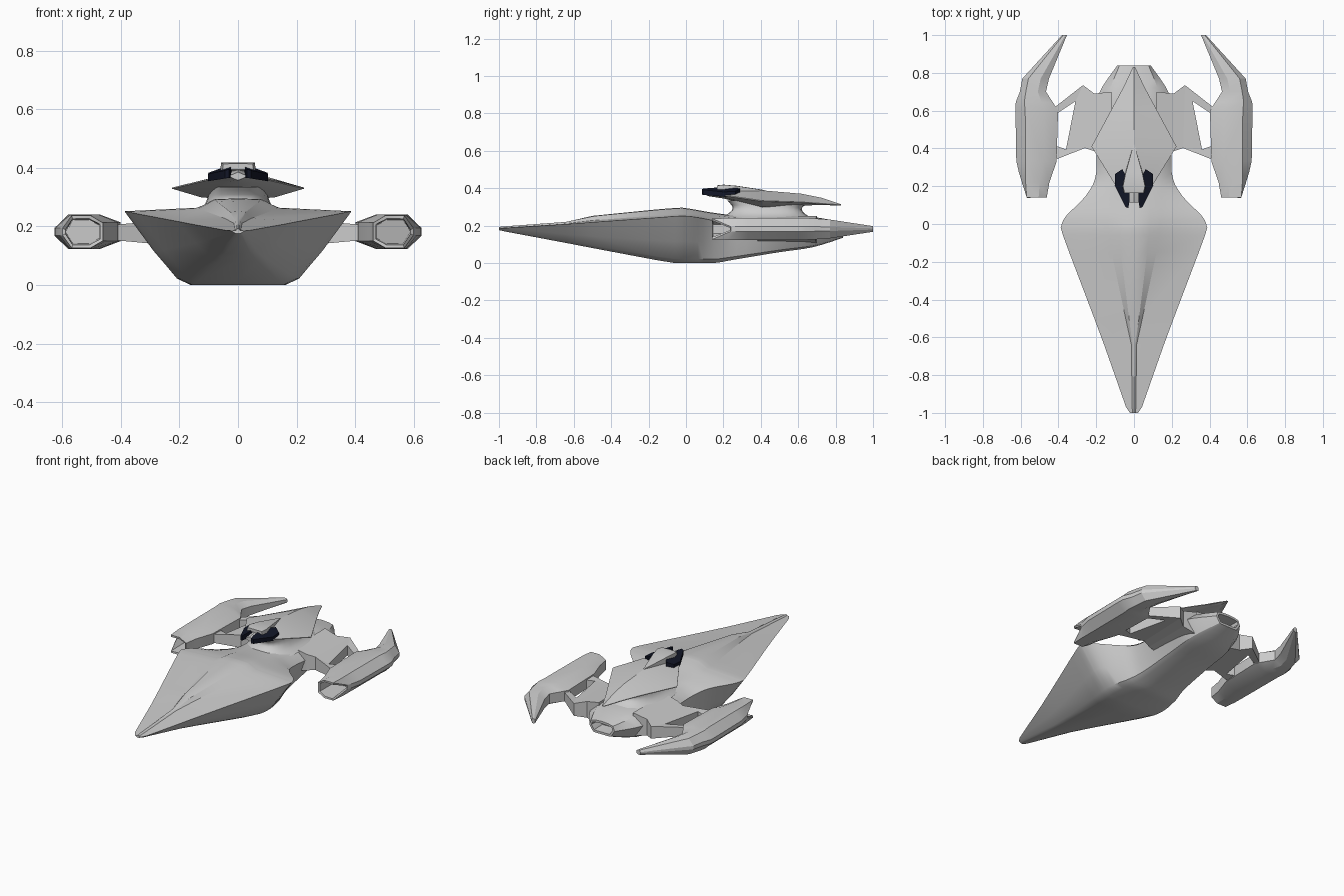
import bpy, bmesh, math

if "Cube" in bpy.data.objects:
    bpy.data.objects.remove(bpy.data.objects["Cube"])


def finish(name, bm, angle=30, mirror=False, material=None):
    bmesh.ops.recalc_face_normals(bm, faces=bm.faces)
    me = bpy.data.meshes.new(name)
    bm.to_mesh(me)
    bm.free()
    ob = bpy.data.objects.new(name, me)
    bpy.context.collection.objects.link(ob)
    if material:
        me.materials.append(material)
    bpy.ops.object.select_all(action='DESELECT')
    ob.select_set(True)
    bpy.context.view_layer.objects.active = ob
    bpy.ops.object.shade_smooth_by_angle(angle=math.radians(angle))
    if mirror:
        m = ob.modifiers.new("other_side", 'MIRROR')
        m.use_mirror_merge = False


def loft(rings):
    """Skin closed rings of equal length; returns bmesh and both end caps."""
    bm = bmesh.new()
    rows = [[bm.verts.new(p) for p in r] for r in rings]
    n = len(rows[0])
    for a, b in zip(rows, rows[1:]):
        for i in range(n):
            j = (i + 1) % n
            bm.faces.new((a[i], a[j], b[j], b[i]))
    return bm, bm.faces.new(rows[0]), bm.faces.new(rows[-1])


def smooth_rows(rows, steps=4):
    """Catmull-Rom curve through a list of section rows."""
    out = []
    pad = [rows[0]] + rows + [rows[-1]]
    for p, q, r, s in zip(pad, pad[1:], pad[2:], pad[3:]):
        for k in range(steps):
            t = k / steps
            out.append([b + t * ((c - a) + t * ((2 * a - 5 * b + 4 * c - d) + t * (3 * (b - c) + d - a))) / 2
                        for a, b, c, d in zip(p, q, r, s)])
    return out + [rows[-1]]


def sink(bm, face, rim, depth):
    """Hollow opening: inset an end cap and push it inward along y."""
    bm.normal_update()
    bmesh.ops.inset_individual(bm, faces=[face], thickness=rim)
    bmesh.ops.inset_individual(bm, faces=[face], thickness=0.004)
    for v in face.verts:
        v.co.y += depth


def full_ring(half, y):
    """Half section from top centre to bottom centre, reflected in x."""
    return [(x, y, z) for x, z in half] + [(-x, y, z) for x, z in half[-2:0:-1]]


# Main hull: y, spine (x, z), rim (x, z), keel (x, z)
bow = [[-1, .004, .19, .022, .185, .008, .176],
       [-.97, .006, .193, .042, .187, .015, .169],
       [-.64, .008, .217, .158, .208, .052, .107],
       [-.5, .026, .249, .21, .218, .08, .08],
       [-.15, .07, .284, .343, .243, .162, .014],
       [-.06, .078, .291, .376, .25, .182, 0]]
stern = [[-.02, .08, .293, .388, .252, .188, 0],
         [.04, .085, .284, .362, .247, .19, 0],
         [.15, .085, .265, .255, .226, .176, 0],
         [.27, .085, .253, .2, .196, .15, .02],
         [.5, .085, .251, .205, .184, .134, .058],
         [.68, .08, .243, .19, .182, .125, .085],
         [.84, .045, .214, .088, .176, .06, .135]]
rings = []
for y, sx, sz, rx, rz, kx, kz in bow + smooth_rows(stern):
    kz = max(kz, 0)
    blend = .3 + .5 * min(1, max(0, y / .2))    # deck turns convex toward the stern
    half = [(0, sz + .003), (sx, sz), (sx * 1.7, rz + blend * (sz - rz)), (rx, rz),
            (kx + (rx - kx) * .5, kz + (rz - kz) * .46),
            (kx + (rx - kx) * .1, kz + (rz - kz) * .09), (kx * .85, kz), (0, kz)]
    rings.append(full_ring(half, y))
bm, _, back = loft(rings)
sink(bm, back, .014, -.08)
finish("main_hull", bm, 32)

# Pedestal: z, half width, y start, y end, as waisted ovals
rings = []
for z, w, y0, y1 in smooth_rows([[.235, .165, .17, .69], [.26, .125, .22, .64],
                                 [.295, .105, .25, .62], [.335, .1, .22, .68]], 3):
    ring = []
    for i in range(24):
        c, s = math.cos(math.tau * i / 24), math.sin(math.tau * i / 24)
        ring.append((w * math.copysign(abs(c) ** .8, c),
                     (y0 + y1) / 2 + (y1 - y0) / 2 * math.copysign(abs(s) ** .8, s), z))
    rings.append(ring)
finish("pedestal", loft(rings)[0], 50)

# Diamond upper deck: y, half width, ridge z, edge z, belly z
rings = []
for y, w, zt, ze, zb in [(.115, .028, .386, .372, .358), (.2, .095, .398, .362, .345),
                         (.41, .225, .388, .331, .293), (.62, .112, .37, .324, .306),
                         (.72, .058, .35, .317, .311), (.83, .006, .314, .309, .306)]:
    rings.append(full_ring([(0, zt), (w, ze + .002), (w, ze - .002), (w * .55, zb + .006), (0, zb)], y))
finish("upper_deck", loft(rings)[0], 22)

# Bridge roof: wedge running back into the deck ridge
rings = [full_ring([(0, zt), (w, zt - .001), (w * 1.05, zb), (0, zb)], y)
         for y, w, zt, zb in [(.165, .05, .415, .395), (.2, .058, .419, .385),
                              (.27, .044, .413, .375), (.42, .003, .39, .37)]]
finish("bridge_roof", loft(rings)[0], 25)


def plate(bm, pts, top, bottom):
    """Flat outline given height by two functions of x and y."""
    lo = [bm.verts.new((x, y, bottom(x, y))) for x, y in pts]
    hi = [bm.verts.new((x, y, top(x, y))) for x, y in pts]
    bm.faces.new(lo)
    bm.faces.new(hi)
    for i in range(len(pts)):
        j = (i + 1) % len(pts)
        bm.faces.new((lo[i], lo[j], hi[j], hi[i]))


# Dark bridge windows
dark = bpy.data.materials.new("dark_glass")
dark.diffuse_color = (.006, .008, .02, 1)
dark.use_nodes = True
dark.node_tree.nodes["Principled BSDF"].inputs["Base Color"].default_value = dark.diffuse_color
bm = bmesh.new()
plate(bm, [(.03, .085), (.045, .09), (.102, .205), (.1, .265), (.062, .29), (.022, .22), (.024, .12)],
      lambda x, y: .413 - .33 * x + .06 * (y - .2), lambda x, y: .371 - .16 * x)
finish("bridge_window", bm, 30, True, dark)


# Wing struts: root block and two arms around a triangular gap, thinning outward
def half_t(x):
    return .026 + .05 * max(0, (.37 - x) / .25) ** 1.4


root_a, root_b, fork_a, fork_b = (.21, .385), (.21, .69), (.26, .402), (.27, .735)
gap_front, gap_back = (.36, .395), (.31, .65)
bm = bmesh.new()
for pts in ([(.12, .38), root_a, root_b, (.12, .7)],
            [root_a, fork_a, fork_b, root_b],
            [fork_a, gap_front, gap_back, fork_b],
            [fork_a, (.43, .335), (.43, .42), gap_front],
            [gap_back, (.385, .6), (.43, .57), (.43, .61), fork_b]):
    plate(bm, pts, lambda x, y: .182 + half_t(x) * .9, lambda x, y: .18 - half_t(x))
bmesh.ops.remove_doubles(bm, verts=bm.verts, dist=.0001)
shared = {}
for f in bm.faces:
    shared.setdefault(frozenset(f.verts), []).append(f)
bmesh.ops.delete(bm, geom=[f for g in shared.values() if len(g) > 1 for f in g], context='FACES_ONLY')
finish("wing_strut", bm, 35, True)

# Side nacelles: y, inner x, outer x, half height; the outer tip is set back at the intake
rings = []
for y, xi, xo, h in [(.14, .462, .605, .056), (.22, .448, .618, .058), (.33, .41, .632, .059),
                     (.6, .402, .637, .059), (.645, .43, .634, .058), (.7, .466, .61, .055),
                     (.77, .45, .597, .05), (1, .355, .382, .015)]:
    w, back = xo - xi, max(0, .1 - .5 * (y - .14))
    side = [(xi + w * .3, 0, h), (xo - w * .26, 0, h), (xo - w * .04, back, h * .22)]
    ring = side + [(x, b, -z) for x, b, z in reversed(side)] + [(xi, 0, -h * .55), (xi, 0, h * .55)]
    rings.append([(x, y + b, .182 + z) for x, b, z in ring])
bm, front, _ = loft(rings)
sink(bm, front, .012, .17)
finish("side_nacelle", bm, 25, True)
